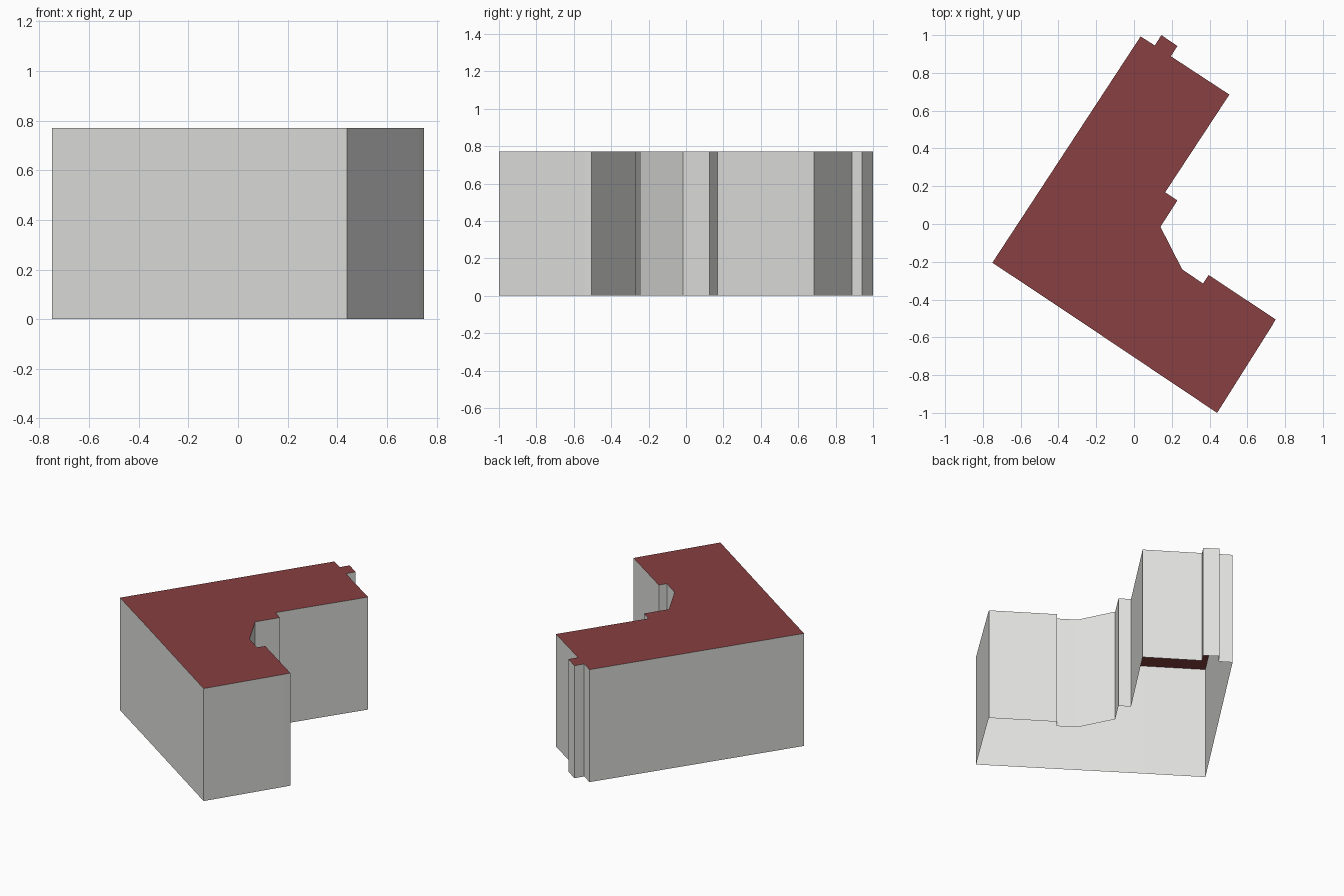
import bpy, bmesh

if "Cube" in bpy.data.objects:
    bpy.data.objects.remove(bpy.data.objects["Cube"])

HEIGHT = 0.77

# Footprint of the L-shaped building, counter-clockwise
FOOTPRINT = [
    (0.44, -1.0), (0.73, -0.54), (0.75, -0.505), (0.395, -0.27),
    (0.365, -0.315), (0.255, -0.24), (0.14, -0.015), (0.23, 0.125),
    (0.165, 0.168), (0.505, 0.685), (0.195, 0.888), (0.23, 0.942),
    (0.145, 1.0), (0.11, 0.945), (0.035, 0.993), (-0.75, -0.205),
    (-0.43, -0.417),
]


def material(name, rgb):
    mat = bpy.data.materials.new(name)
    mat.diffuse_color = (*rgb, 1.0)
    mat.use_nodes = True
    mat.node_tree.nodes["Principled BSDF"].inputs["Base Color"].default_value = mat.diffuse_color
    return mat


def add_object(name, bm, mat):
    mesh = bpy.data.meshes.new(name)
    bm.to_mesh(mesh)
    bm.free()
    mesh.materials.append(mat)
    obj = bpy.data.objects.new(name, mesh)
    bpy.context.collection.objects.link(obj)
    return obj


def outline(bm, z):
    return [bm.verts.new((x, y, z)) for x, y in FOOTPRINT]


# Outer walls: one flat face per footprint side, open underneath
bm = bmesh.new()
low, high = outline(bm, 0.0), outline(bm, HEIGHT)
for i in range(len(low)):
    j = (i + 1) % len(low)
    bm.faces.new((low[i], low[j], high[j], high[i]))
add_object("walls", bm, material("light grey", (0.76, 0.76, 0.745)))

# Flat roof closing the top
bm = bmesh.new()
bm.faces.new(outline(bm, HEIGHT))
add_object("flat_roof", bm, material("dark red", (0.25, 0.05, 0.053)))
